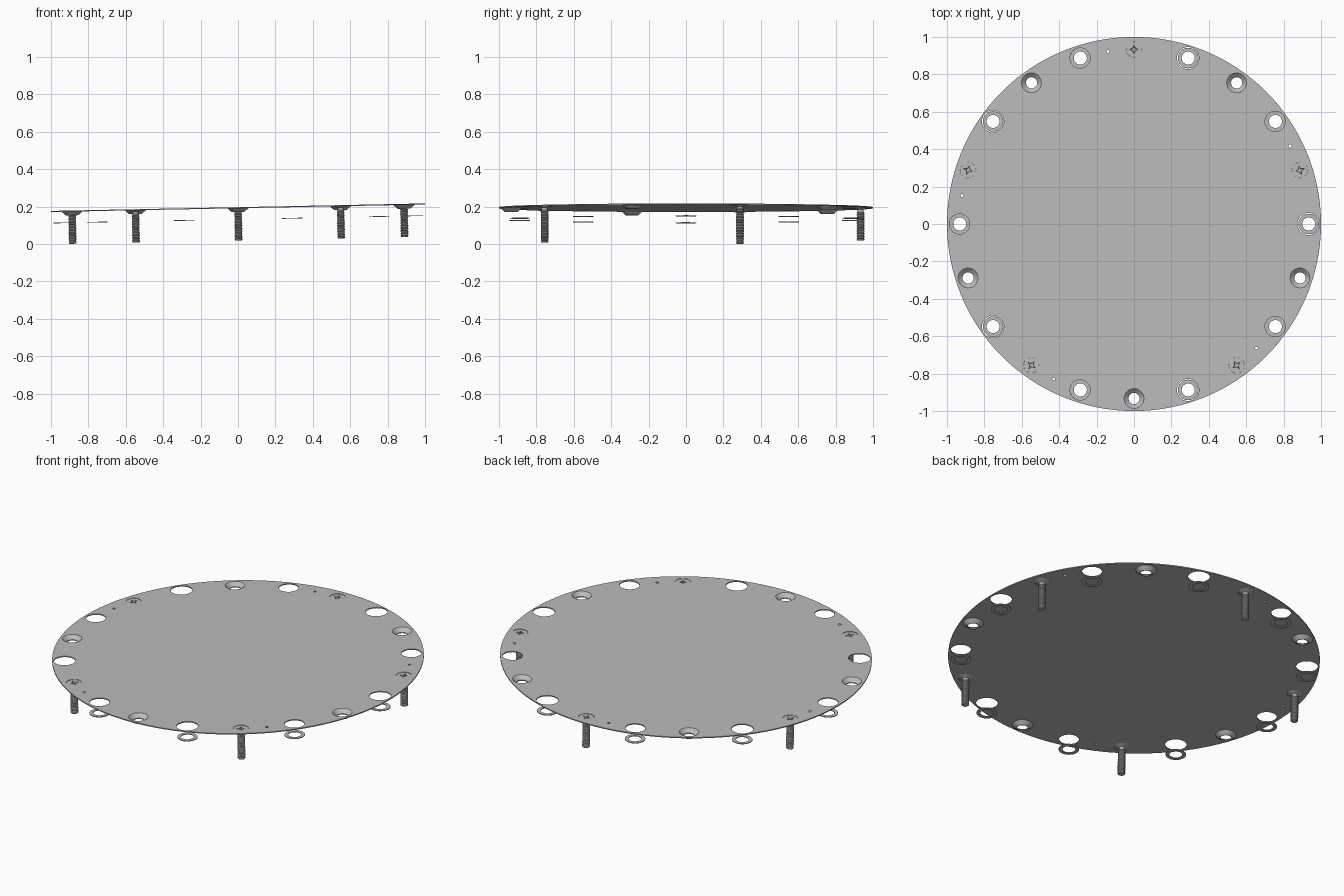
import bpy, bmesh
from math import radians, sin, cos, pi
from mathutils import Matrix

cube = bpy.data.objects.get("Cube")
if cube:
    bpy.data.objects.remove(cube, do_unlink=True)

grey = bpy.data.materials.new("plate grey")
grey.use_nodes = True
colour = (0.5, 0.5, 0.5, 1)
grey.diffuse_color = colour
grey.node_tree.nodes["Principled BSDF"].inputs["Base Color"].default_value = colour

# Whole assembly leans slightly up toward its left side
TILT = Matrix.Translation((0, 0, 0.197)) @ Matrix.Rotation(-0.02, 4, "Y")
RING = 0.933
THICK = 0.006


def place(name, mesh, offset=Matrix()):
    ob = bpy.data.objects.new(name, mesh)
    bpy.context.collection.objects.link(ob)
    ob.matrix_world = TILT @ offset
    return ob


def on_ring(angle, z=0):
    a = radians(angle)
    return Matrix.Translation((RING * cos(a), RING * sin(a), z)) @ Matrix.Rotation(a, 4, "Z")


def lathe(name, profile, segs, closed, star_rings=0):
    """Revolve (radius, height) points; the first rings can be cross shaped."""
    bm = bmesh.new()
    rings = []
    for i, (r, z) in enumerate(profile):
        ring = []
        for k in range(segs):
            rr = r * 0.45 if i < star_rings and k % 4 else r
            a = 2 * pi * k / segs
            ring.append(bm.verts.new((rr * cos(a), rr * sin(a), z)))
        rings.append(ring)
    pairs = list(zip(rings, rings[1:]))
    if closed:
        pairs.append((rings[-1], rings[0]))
    else:
        bm.faces.new(rings[0])
        bm.faces.new(rings[-1])
    for a, b in pairs:
        for k in range(segs):
            n = (k + 1) % segs
            bm.faces.new((a[k], a[n], b[n], b[k]))
    bmesh.ops.recalc_face_normals(bm, faces=bm.faces)
    mesh = bpy.data.meshes.new(name)
    bm.to_mesh(mesh)
    bm.free()
    mesh.materials.append(grey)
    mesh.shade_smooth()
    mesh.set_sharp_from_angle(angle=radians(30))
    return mesh


# Round plate, filled from an outline and its holes
curve = bpy.data.curves.new("plate_outline", "CURVE")
curve.dimensions = "2D"
curve.fill_mode = "BOTH"
curve.extrude = THICK / 2


def circle(radius, segs, cx=0, cy=0):
    sp = curve.splines.new("POLY")
    sp.points.add(segs - 1)
    for k, p in enumerate(sp.points):
        a = 2 * pi * k / segs
        p.co = (cx + radius * cos(a), cy + radius * sin(a), 0, 1)
    sp.use_cyclic_u = True


circle(1, 128)
for turn in range(5):
    base = 72 * turn
    # access holes, countersink hole, screw hole, pin hole
    for angle, radius, segs in ((0, 0.059, 32), (36, 0.054, 32), (54, 0.053, 32),
                                (18, 0.042, 32), (26.6, 0.008, 12)):
        a = radians(base + angle)
        circle(radius, segs, RING * cos(a), RING * sin(a))

outline = bpy.data.objects.new("plate_outline", curve)
bpy.context.collection.objects.link(outline)
graph = bpy.context.evaluated_depsgraph_get()
plate_mesh = bpy.data.meshes.new_from_object(outline.evaluated_get(graph))
bpy.data.objects.remove(outline, do_unlink=True)
plate_mesh.materials.clear()
plate_mesh.materials.append(grey)
place("plate", plate_mesh, Matrix.Translation((0, 0, -THICK / 2)))

# Pressed countersink dish
dish = lathe("countersink", [(0.053, 0), (0.03, -0.021), (0.03, -0.026),
                             (0.034, -0.026), (0.056, -THICK)], 32, True)

# Flat washer
washer = lathe("washer", [(0.055, 0.002), (0.055, -0.002),
                          (0.035, -0.002), (0.035, 0.002)], 32, True)

# Screw with cross recess, shallow head, neck and ribbed shank
LENGTH, RIBS = 0.178, 18
profile = [(0.022, -0.012), (0.026, -0.002), (0.042, -0.002),
           (0.042, -0.005), (0.016, -0.014), (0.016, -0.026)]
pitch = (LENGTH - 0.026) / RIBS
for i in range(RIBS):
    top = -0.026 - i * pitch
    profile += [(0.021, top - pitch * 0.3), (0.021, top - pitch * 0.6),
                (0.017, top - pitch)]
screw = lathe("screw", profile, 16, False, star_rings=2)

for turn in range(5):
    base = 72 * turn
    place(f"screw_{turn + 1}", screw, on_ring(base + 18))
    place(f"countersink_{turn + 1}", dish, on_ring(base + 54))
    for side, angle in (("a", 0), ("b", 36)):
        place(f"washer_{turn + 1}{side}", washer, on_ring(base + angle, -0.065))
